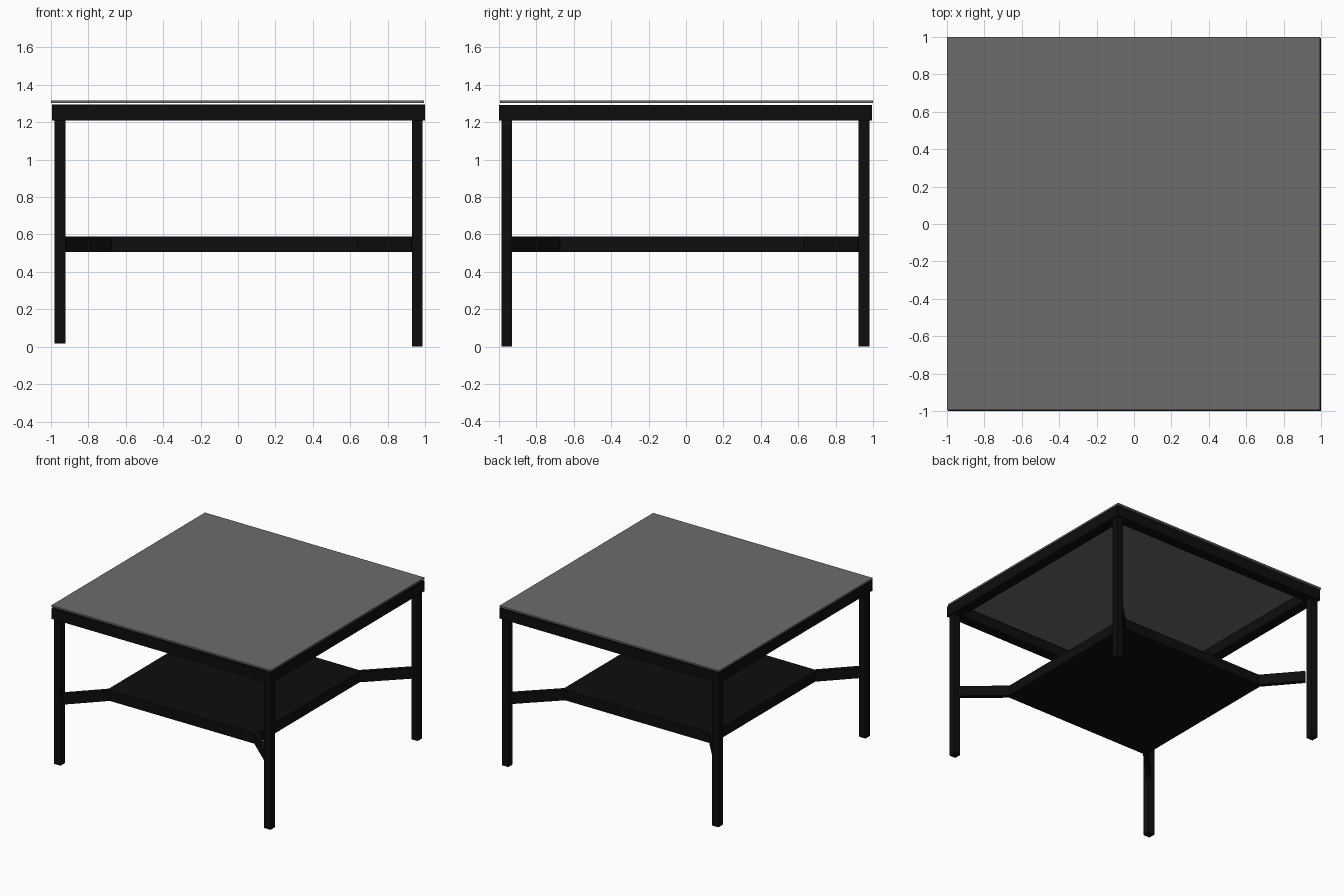
import bpy
from math import atan2, hypot

if "Cube" in bpy.data.objects:
    bpy.data.objects.remove(bpy.data.objects["Cube"])


def material(name, rgb):
    m = bpy.data.materials.new(name)
    m.diffuse_color = (*rgb, 1)
    m.use_nodes = True
    m.node_tree.nodes["Principled BSDF"].inputs["Base Color"].default_value = m.diffuse_color
    return m


BLACK = material("black_metal", (0.004, 0.004, 0.004))
GREY = material("grey_glass", (0.15, 0.15, 0.15))


def box(name, lo, hi, mat=BLACK, rot=0):
    c = [(a + b) / 2 for a, b in zip(lo, hi)]
    bpy.ops.mesh.primitive_cube_add(size=1, location=c, rotation=(0, 0, rot))
    o = bpy.context.object
    o.name = name
    o.scale = [b - a for a, b in zip(lo, hi)]
    o.data.materials.append(mat)
    return o


def strut(name, p, q, width, z0, z1):
    # level bar running from p to q
    length = hypot(q[0] - p[0], q[1] - p[1])
    cx, cy = (p[0] + q[0]) / 2, (p[1] + q[1]) / 2
    box(name, (cx - length / 2, cy - width / 2, z0),
        (cx + length / 2, cy + width / 2, z1),
        rot=atan2(q[1] - p[1], q[0] - p[0]))


# Glass top, just clear of the frame
box("glass_top", (-1, -0.995, 1.302), (0.995, 1, 1.316), GREY)

# Frame of four square beams
X0, X1, Y0, Y1, W = -0.995, 1.0, -1.0, 0.995, 0.085
ZB, ZT = 1.208, 1.293
box("frame_front", (X0, Y0, ZB), (X1, Y0 + W, ZT))
box("frame_back", (X0, Y1 - W, ZB), (X1, Y1, ZT))
box("frame_left", (X0, Y0 + W, ZB), (X0 + W, Y1 - W, ZT))
box("frame_right", (X1 - W, Y0 + W, ZB), (X1, Y1 - W, ZT))

# Lower shelf
S0, S1, SZ0, SZ1 = -0.70, 0.66, 0.505, 0.59
box("shelf", (S0, S0, SZ0), (S1, S1, SZ1))

# Legs and the diagonal struts joining them to the shelf corners
H = 0.029
for side, lx, sx, foot in (("left", -0.951, S0, 0.016), ("right", 0.958, S1, 0)):
    for end, ly, sy in (("front", -0.958, S0), ("back", 0.951, S1)):
        box(f"{end}_{side}_leg", (lx - H, ly - H, foot), (lx + H, ly + H, ZB))
        k = 0.035 if (side, end) == ("left", "back") else 0.02
        dx, dy = (1 if lx > 0 else -1), (1 if ly > 0 else -1)
        strut(f"{end}_{side}_strut", (sx - dx * 0.03, sy - dy * 0.03),
              (lx - dx * k, ly - dy * k), 0.035, SZ0, SZ1)
